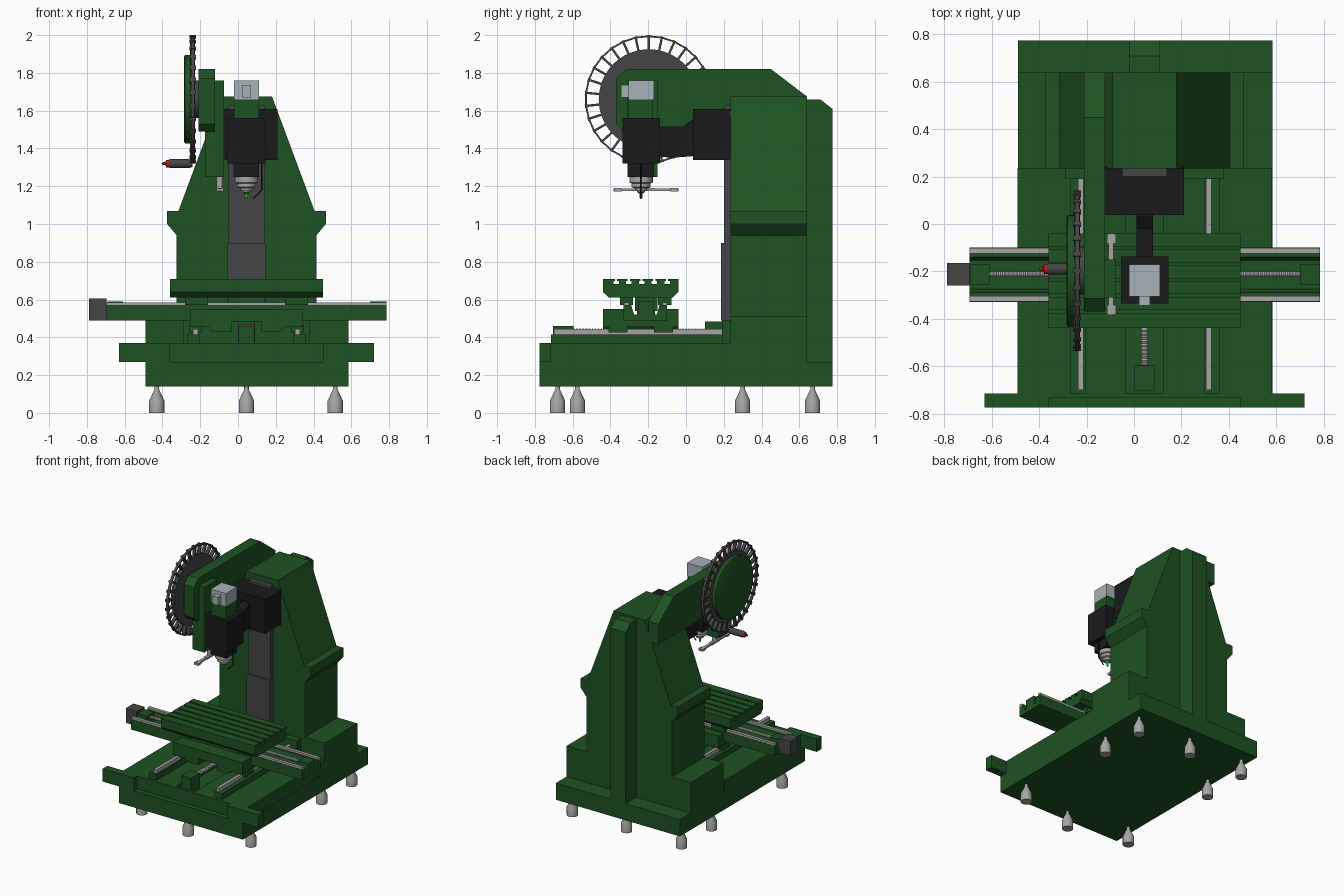
import bpy, bmesh
from math import sin, cos, pi, tau
from mathutils import Vector, Matrix

if "Cube" in bpy.data.objects:
    bpy.data.objects.remove(bpy.data.objects["Cube"])

def mat(name, r, g, b):
    m = bpy.data.materials.new(name)
    m.diffuse_color = (r, g, b, 1)
    m.use_nodes = True
    m.node_tree.nodes["Principled BSDF"].inputs["Base Color"].default_value = m.diffuse_color
    return m

GREEN = mat("green_paint", 0.013, 0.085, 0.016)
BLACK = mat("black_cover", 0.01, 0.01, 0.011)
DARK = mat("dark_grey", 0.06, 0.06, 0.062)
STEEL = mat("steel", 0.38, 0.38, 0.37)
MOTOR = mat("motor_grey", 0.38, 0.45, 0.48)
RED = mat("red_tip", 0.6, 0.01, 0.01)
LIME = mat("green_tip", 0.02, 0.6, 0.03)
CX = 0.045                       # machine centre line

def finish(name, bm, m, smooth=False):
    bmesh.ops.recalc_face_normals(bm, faces=bm.faces)
    me = bpy.data.meshes.new(name)
    bm.to_mesh(me)
    bm.free()
    me.materials.append(m)
    o = bpy.data.objects.new(name, me)
    bpy.context.collection.objects.link(o)
    if smooth:
        bpy.context.view_layer.objects.active = o
        o.select_set(True)
        bpy.ops.object.shade_smooth_by_angle(angle=0.6)
        o.select_set(False)
    return o

def prism(name, pts, axis, a, b, m=GREEN):
    """Extrude a 2D profile along an axis from a to b."""
    place = {'x': lambda p, t: (t, p[0], p[1]), 'y': lambda p, t: (p[0], t, p[1]),
             'z': lambda p, t: (p[0], p[1], t)}[axis]
    bm = bmesh.new()
    f = bm.faces.new([bm.verts.new(place(p, a)) for p in pts])
    new = bmesh.ops.extrude_face_region(bm, geom=[f])['geom']
    shift = Vector(place((0, 0), b - a))
    bmesh.ops.translate(bm, verts=[v for v in new if isinstance(v, bmesh.types.BMVert)], vec=shift)
    if not any(g.verts[0].co == Vector(place(pts[0], a)) for g in bm.faces if len(g.verts) == len(pts)):
        pass
    return finish(name, bm, m)

def box(name, x0, x1, y0, y1, z0, z1, m=GREEN):
    return prism(name, [(x0, y0), (x1, y0), (x1, y1), (x0, y1)], 'z', z0, z1, m)

def lathe(name, prof, loc, m=STEEL, axis='z', n=24, smooth=True):
    """Revolve (radius, height) points, closed at both ends."""
    bm = bmesh.new()
    rings = [[bm.verts.new((max(r, 1e-4) * cos(tau * i / n), max(r, 1e-4) * sin(tau * i / n), h))
              for i in range(n)] for r, h in prof]
    for p, q in zip(rings, rings[1:]):
        for i in range(n):
            j = (i + 1) % n
            bm.faces.new((p[i], p[j], q[j], q[i]))
    bm.faces.new(rings[0])
    bm.faces.new(rings[-1])
    rot = {'z': Matrix(), 'x': Matrix.Rotation(pi / 2, 4, 'Y'), 'y': Matrix.Rotation(-pi / 2, 4, 'X')}[axis]
    bmesh.ops.transform(bm, matrix=Matrix.Translation(loc) @ rot, verts=bm.verts)
    return finish(name, bm, m, smooth)

def screw(name, loc, axis, length, r):
    """Ridged lead screw."""
    k = int(length / 0.016)
    prof = [(r if i % 2 else r * 0.75, length * i / (2 * k)) for i in range(2 * k + 1)]
    return lathe(name, prof, loc, STEEL, axis, 12, False)

def mirror_x(pts):
    """Right half profile, offset from the centre line -> closed profile."""
    return [(CX + x, z) for x, z in pts] + [(CX - x, z) for x, z in reversed(pts)]

# Feet
for i, (x, y) in enumerate([(-.43, -.575), (.515, -.575), (CX, -.68), (-.43, .3), (.515, .3),
                            (-.43, .67), (CX, .67), (.515, .67)]):
    lathe(f"foot_{i}", [(.04, 0), (.04, .065), (.012, .125), (.012, .145)], (x, y, 0))

# Base casting with front cross bar, raised rail ways and rear block
box("base_plate", -.49, .585, -.775, .775, .14, .27)
prism("base_deck", mirror_x([(.08, .33), (.08, .37), (.25, .37), (.25, .415), (.315, .415),
                             (.315, .37), (.5375, .37), (.5375, .27)]), 'y', -.715, .235)
prism("front_bar", [(-.63, -.775), (-.36, -.775), (-.36, -.735), (.45, -.735), (.45, -.775),
                    (.72, -.775), (.72, -.715), (-.63, -.715)], 'z', .27, .37)
box("rear_block", -.49, .585, .235, .64, .27, .51)
box("rear_way_cover", -.29, .38, .19, .235, .37, .49)
box("rear_screw_mount", 0, .09, .1, .19, .37, .485)
box("front_screw_mount", .003, .087, -.705, -.595, .33, .46)
screw("y_screw", (CX, -.6, .43), 'y', .72, .017)
for s in (-1, 1):
    x = CX + s * .27
    box("y_rail", x - .012, x + .012, -.7, .19, .415, .445, STEEL)
    for y in (-.36, -.12):
        box("y_rail_carriage", x - .035, x + .035, y - .05, y + .05, .425, .465)

# Saddle
prism("saddle", mirror_x([(.08, .48), (.08, .43), (.18, .43), (.2, .455), (.3, .455), (.3, .5)]),
      'y', -.44, -.04)
for y0, y1 in ((-.44, -.33), (-.1, -.04)):
    box("saddle_side", -.255, .345, y0, y1, .49, .55)
box("y_screw_nut", 0, .09, -.3, -.15, .4, .47, DARK)

# Cross beam with rails, screw and drive
prism("cross_beam", [(-.33, .49), (-.1, .49), (-.1, .57), (-.14, .57), (-.155, .52),
                     (-.275, .52), (-.29, .57), (-.33, .57)], 'x', -.695, .785)
for y in (-.315, -.113):
    box("x_rail", -.695, .785, y - .012, y + .012, .565, .585, STEEL)
    for x in (-.22, .31):
        box("x_rail_carriage", x - .06, x + .06, y - .035, y + .035, .572, .612)
screw("x_screw", (-.62, -.212, .566), 'x', 1.34, .013)
box("x_bearing_left", -.69, -.61, -.255, -.17, .52, .59)
box("x_bearing_right", .7, .785, -.255, -.17, .52, .59)
box("x_motor", -.79, -.695, -.26, -.165, .49, .605, DARK)

# Work table with T slots
top = [(-.44, .71)]
for c in (-.37, -.3025, -.235, -.1675, -.1):
    top += [(c - .006, .71), (c - .006, .697), (c - .015, .697), (c - .015, .683),
            (c + .015, .683), (c + .015, .697), (c + .006, .697), (c + .006, .71)]
prism("work_table", top + [(-.04, .71), (-.04, .64), (-.07, .612), (-.41, .612), (-.44, .64)], 'x', -.36, .45)
box("table_nut", -.05, .14, -.27, -.15, .54, .62)

# Column with flared belt, back rib and front way cover
prism("column", mirror_x([(.37, .5), (.37, .94), (.42, 1.0), (.42, 1.07), (.36, 1.07), (.135, 1.675)]),
      'y', .235, .64)
prism("back_rib", [(.63, .2), (.775, .2), (.775, 1.61), (.71, 1.66), (.63, 1.66)], 'x', -.02, .11)
box("lower_way_cover", -.055, .145, .185, .24, .49, .9, DARK)
box("upper_way_cover", -.05, .14, .2, .24, .9, 1.63, DARK)

# Spindle head
box("head_slide", -.125, .21, .037, .24, 1.34, 1.61, BLACK)
prism("head_neck", [(-.16, 1.36), (-.08, 1.35), (.05, 1.36), (.05, 1.55), (.03, 1.55), (-.02, 1.515), (-.16, 1.515)],
      'x', .01, .08, BLACK)
box("head_body", -.055, .145, -.335, -.138, 1.32, 1.56, BLACK)
box("head_nose", -.025, .112, -.305, -.17, 1.25, 1.33, BLACK)
box("motor_mount", -.022, .11, -.305, -.175, 1.55, 1.66)
box("spindle_motor", -.022, .11, -.305, -.17, 1.66, 1.76, MOTOR)
box("motor_plug", .022, .068, -.345, -.3, 1.67, 1.735, MOTOR)
lathe("spindle_nose", [(.062, 1.255), (.062, 1.22), (.05, 1.215), (.05, 1.195), (.035, 1.19), (.03, 1.175)],
      (CX, -.238, 0))
lathe("cutting_tool", [(.022, 1.185), (.022, 1.17), (.008, 1.16), (.008, 1.14), (0, 1.13)],
      (CX, -.238, 0), LIME, n=12)
cu = bpy.data.curves.new("coolant_pipe", 'CURVE')
cu.dimensions = '3D'
cu.bevel_depth = .004
sp = cu.splines.new('POLY')
sp.points.add(2)
for p, co in zip(sp.points, [(.125, -.24, 1.32), (.125, -.24, 1.18), (.08, -.24, 1.135)]):
    p.co = (*co, 1)
cu.materials.append(BLACK)
bpy.context.collection.objects.link(bpy.data.objects.new("coolant_pipe", cu))

# Tool changer arm and housing
prism("changer_arm", [(-.37, 1.53), (-.33, 1.49), (-.02, 1.49), (.02, 1.515), (.64, 1.515), (.64, 1.675),
                      (.45, 1.82), (-.315, 1.82), (-.37, 1.77)], 'x', -.21, -.122)
box("changer_housing", -.175, -.075, -.31, -.15, 1.25, 1.76)
lathe("swap_shaft", [(.018, 1.18), (.018, 1.26)], (-.097, -.212, 0))
box("swap_arm_hub", -.112, -.082, -.26, -.165, 1.175, 1.19, STEEL)
for s in (-1, 1):
    y = -.212 + s * .11
    box("swap_arm", -.108, -.086, y - .062, y + .062, 1.175, 1.188, STEEL)
    for x in (-.115, -.087):
        box("swap_finger", x, x + .01, -.212 + s * .15 - .02, -.212 + s * .15 + .02, 1.173, 1.19, STEEL)

# Tool wheel: disc, rim and evenly spaced holders
WC = Vector((-.24, -.197, 1.66))
lathe("wheel_hub", [(.1, -.02), (.1, .05)], WC, DARK, 'x', 32)
lathe("wheel_disc", [(.265, -.012), (.265, .012)], WC, DARK, 'x', 60)
lathe("wheel_cover", [(.225, -.045), (.235, -.04), (.235, -.012)], WC, GREEN, 'x', 48)
bm = bmesh.new()
N = 30
for i in range(N):
    R = Matrix.Translation(WC) @ Matrix.Rotation(tau * i / N, 4, 'X')
    for off, size in (((0, 0, .298), (.026, .012, .075)), ((0, 0, .334), (.034, .02, .012))):
        bmesh.ops.create_cube(bm, size=1, matrix=R @ Matrix.Translation(off) @ Matrix.Diagonal((*size, 1)))
finish("tool_holders", bm, DARK)
bm = bmesh.new()
for i in range(N):
    R = Matrix.Translation(WC) @ Matrix.Rotation(tau * (i + .5) / N, 4, 'X')
    bmesh.ops.create_cube(bm, size=1, matrix=R @ Matrix.Translation((0, 0, .332)) @ Matrix.Diagonal((.02, .071, .009, 1)))
finish("wheel_rim", bm, DARK)

# Tool hanging in the wheel
lathe("stored_tool", [(.018, -.24), (.024, -.26), (.024, -.36), (.018, -.37)], (0, -.19, 1.32), DARK, 'x')
lathe("stored_tool_tip", [(.02, -.365), (.02, -.38), (.007, -.385), (.007, -.398), (0, -.405)],
      (0, -.19, 1.32), RED, 'x', 12)
